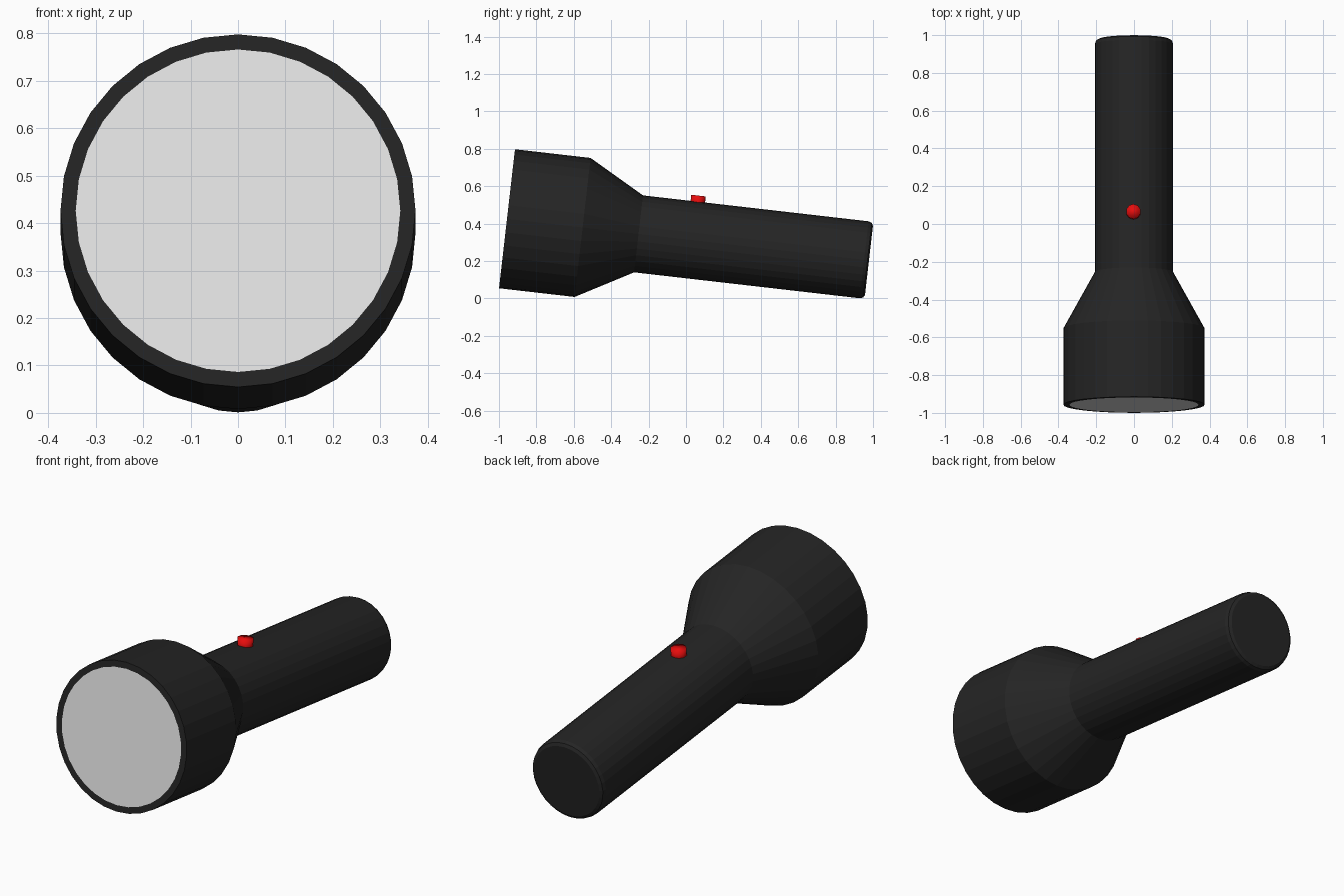
import bpy, bmesh
from math import radians, sin, cos, tau
from mathutils import Matrix

cube = bpy.data.objects.get("Cube")
if cube:
    bpy.data.objects.remove(cube, do_unlink=True)

TILT = radians(6.55)
# Frame whose z runs along the torch from the lens to the tail
AXIS = Matrix.Translation((0, -0.957, 0.426)) @ Matrix.Rotation(-radians(90) - TILT, 4, 'X')


def material(name, color):
    mat = bpy.data.materials.new(name)
    mat.use_nodes = True
    mat.diffuse_color = color
    bsdf = next(n for n in mat.node_tree.nodes if n.type == 'BSDF_PRINCIPLED')
    bsdf.inputs["Base Color"].default_value = color
    return mat


def lathe(name, profile, sides, mat, matrix, cap_start=True, cap_end=True):
    """Turn (distance, radius) pairs around local z."""
    bm = bmesh.new()
    rings = []
    for dist, rad in profile:
        rings.append([bm.verts.new((rad * sin(tau * i / sides), rad * cos(tau * i / sides), dist))
                      for i in range(sides)])
    for a, b in zip(rings, rings[1:]):
        for i in range(sides):
            j = (i + 1) % sides
            bm.faces.new((a[i], b[i], b[j], a[j]))
    if cap_start:
        bm.faces.new(rings[0])
    if cap_end:
        bm.faces.new(reversed(rings[-1]))
    mesh = bpy.data.meshes.new(name)
    bm.to_mesh(mesh)
    bm.free()
    mesh.materials.append(mat)
    obj = bpy.data.objects.new(name, mesh)
    obj.matrix_world = matrix
    bpy.context.collection.objects.link(obj)
    return obj


black = material("black plastic", (0.018, 0.018, 0.018, 1))
glass = material("pale lens", (0.8, 0.8, 0.8, 1))
red = material("red button", (0.8, 0.004, 0.004, 1))

# Body: rim, head, cone, handle and rounded tail edge
lathe("body", [(0, 0.342), (0, 0.374), (0.407, 0.374), (0.708, 0.207),
               (1.922, 0.207), (1.940, 0.201), (1.948, 0.186)],
      32, black, AXIS, cap_start=False)

# Lens: flat disc flush with the rim
lathe("lens", [(0, 0.342)], 32, glass, AXIS, cap_end=False)

# Button: short peg standing on the handle
peg = Matrix.Translation((-0.003, 0.063, 0.515)) @ Matrix.Rotation(-TILT, 4, 'X')
button = lathe("button", [(-0.03, 0.039), (0.035, 0.039)], 10, red, peg)
button.data.polygons.foreach_set("use_smooth", [True] * len(button.data.polygons))
